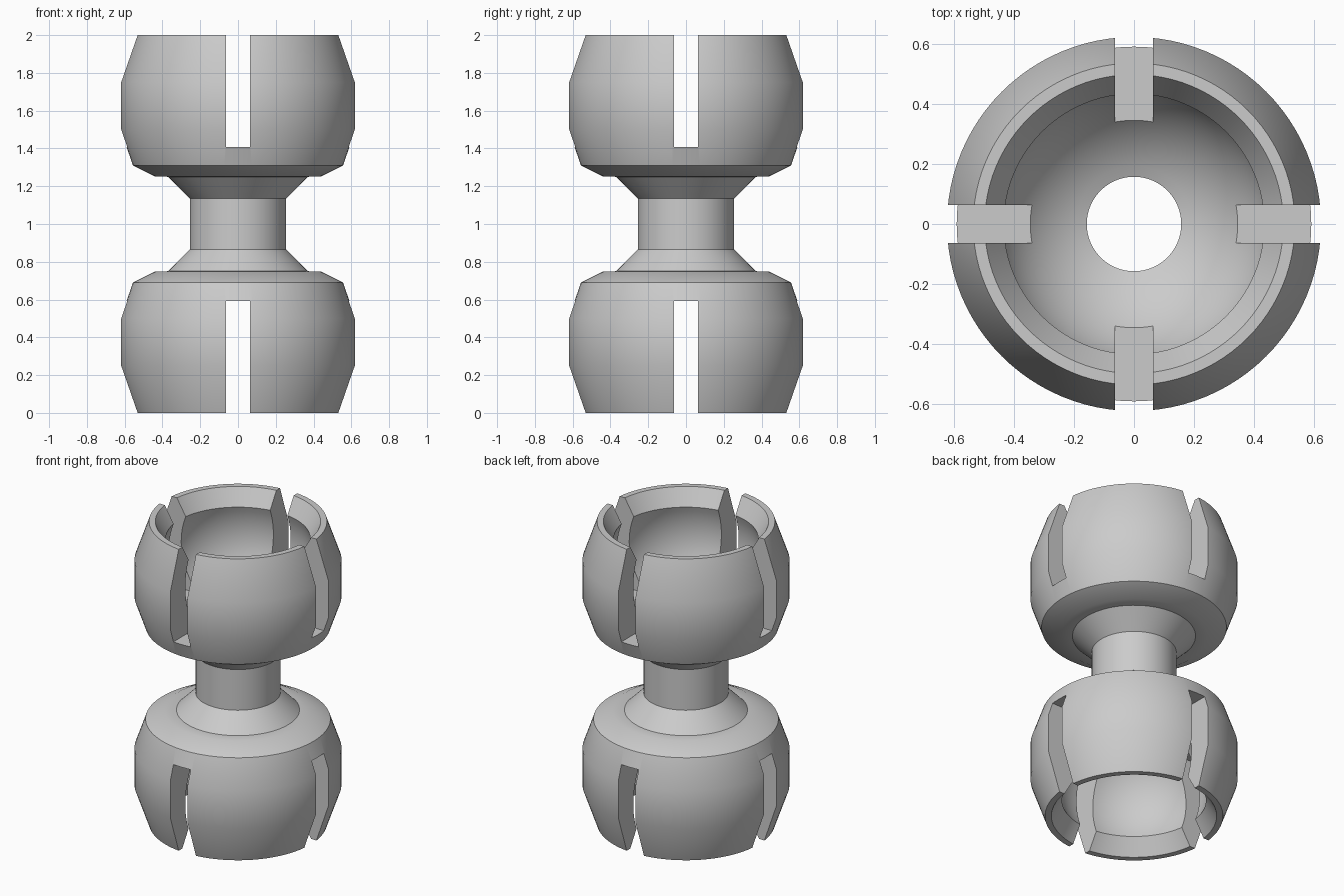
import bpy
import bmesh
from math import sin, cos, pi, sqrt, acos, asin, radians

cube = bpy.data.objects.get("Cube")
if cube:
    bpy.data.objects.remove(cube, do_unlink=True)

SEGMENTS = 96
BORE, SLOT_WIDTH, SLOT_DEPTH = 0.157, 0.127, 0.593
BALL_R, BALL_Z, LIP_R = 0.466, 1.72, 0.433

grey = bpy.data.materials.new("plain grey")
grey.use_nodes = True
colour = (0.6, 0.6, 0.6, 1)
grey.diffuse_color = colour
grey.node_tree.nodes["Principled BSDF"].inputs["Base Color"].default_value = colour


def new_object(name, bm):
    mesh = bpy.data.meshes.new(name)
    bm.to_mesh(mesh)
    bm.free()
    obj = bpy.data.objects.new(name, mesh)
    bpy.context.collection.objects.link(obj)
    return obj


def lathe(name, profile):
    """Revolve a closed (radius, height) loop around z."""
    bm = bmesh.new()
    rings = []
    for i in range(SEGMENTS):
        a = 2 * pi * i / SEGMENTS
        rings.append([bm.verts.new((r * cos(a), r * sin(a), z)) for r, z in profile])
    n = len(profile)
    for i in range(SEGMENTS):
        a, b = rings[i], rings[(i + 1) % SEGMENTS]
        for j in range(n):
            k = (j + 1) % n
            bm.faces.new((a[j], b[j], b[k], a[k]))
    bmesh.ops.recalc_face_normals(bm, faces=bm.faces[:])
    return new_object(name, bm)


def slot_cutter(size_x, size_y, z):
    bm = bmesh.new()
    bmesh.ops.create_cube(bm, size=1)
    bmesh.ops.scale(bm, vec=(size_x, size_y, 2 * SLOT_DEPTH), verts=bm.verts[:])
    bmesh.ops.translate(bm, vec=(0, 0, z), verts=bm.verts[:])
    cutter = new_object("slot_cutter", bm)
    cutter.hide_render = True
    return cutter


# Upper outside, from the neck up to the rim
outside = [(0.255, 1.135), (0.37, 1.25), (0.44, 1.252), (0.556, 1.31),
           (0.622, 1.5), (0.622, 1.75), (0.535, 2), (0.497, 2)]

# Round socket, from the lip down to the bore
start = acos(LIP_R / BALL_R)
end = -acos(BORE / BALL_R)
steps = 20
socket = []
for i in range(steps + 1):
    a = start + (end - start) * i / steps
    socket.append((BALL_R * cos(a), BALL_Z + BALL_R * sin(a)))

# Mirror the upper half to make the closed double-socket section
upper = outside + socket
lower = [(r, 2 - z) for r, z in reversed(upper)]
link = lathe("double_socket_link", upper + lower)

# Crossed slots in both cups
for z in (0, 2):
    for size in ((2, SLOT_WIDTH), (SLOT_WIDTH, 2)):
        cutter = slot_cutter(*size, z)
        bpy.context.view_layer.objects.active = link
        mod = link.modifiers.new("slot", "BOOLEAN")
        mod.operation = "DIFFERENCE"
        mod.solver = "EXACT"
        mod.object = cutter
        bpy.ops.object.modifier_apply(modifier=mod.name)
        bpy.data.objects.remove(cutter, do_unlink=True)

link.data.materials.clear()
link.data.materials.append(grey)

for obj in bpy.context.selected_objects:
    obj.select_set(False)
link.select_set(True)
bpy.context.view_layer.objects.active = link
bpy.ops.object.shade_smooth_by_angle(angle=radians(25))
